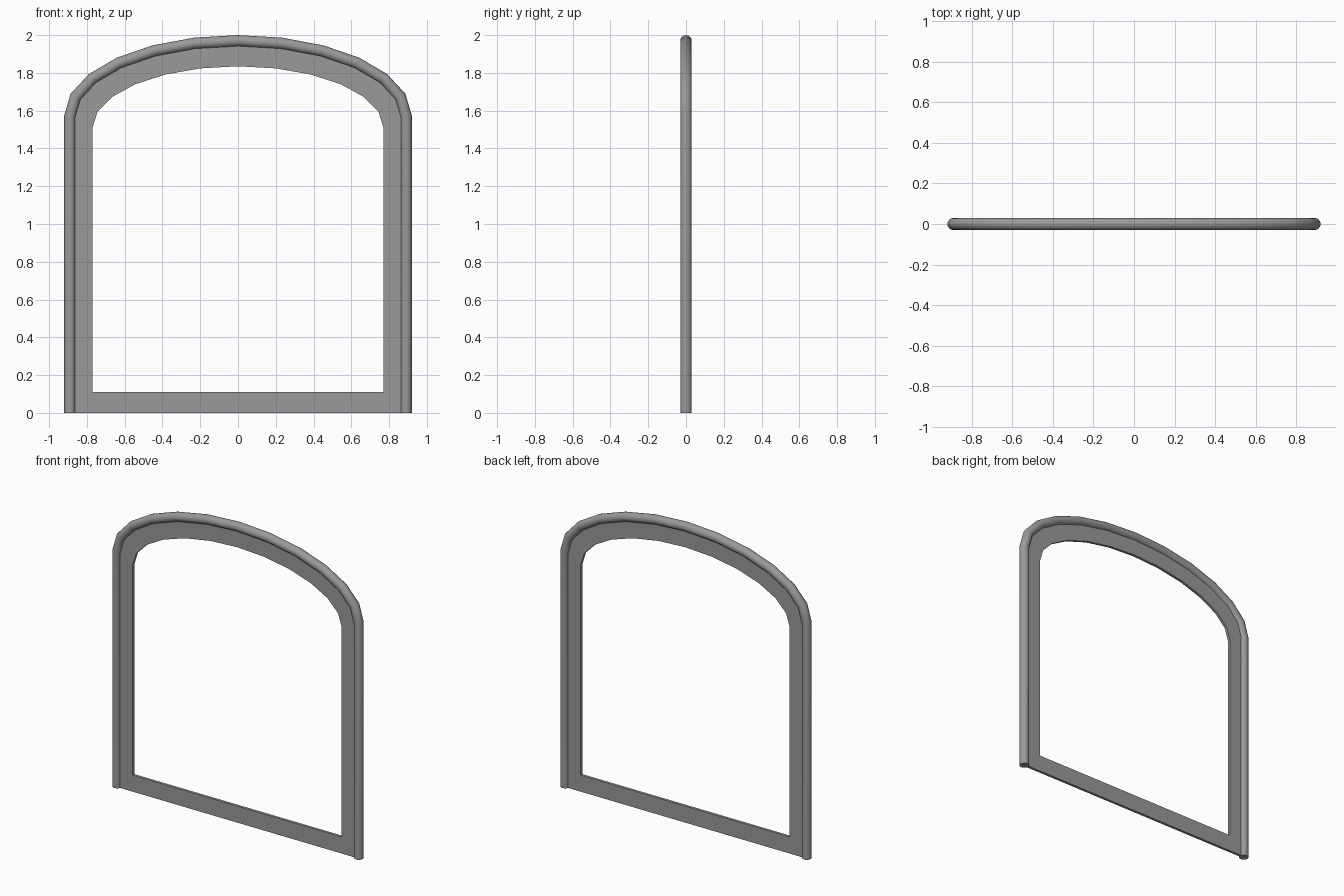
import bpy
import bmesh
from math import cos, sin, pi
from mathutils import Vector

if "Cube" in bpy.data.objects:
    bpy.data.objects.remove(bpy.data.objects["Cube"], do_unlink=True)

GREY = (0.32, 0.32, 0.32, 1.0)
ARCH_STEPS = 12
TUBE_SIDES = 16
TUBE_RADIUS = 0.03
PANEL_THICKNESS = 0.018

metal = bpy.data.materials.new("grey metal")
metal.use_nodes = True
metal.diffuse_color = GREY
metal.node_tree.nodes["Principled BSDF"].inputs["Base Color"].default_value = GREY


def arch_path(half_width, base, spring, rise):
    """Right foot, elliptical arch, left foot."""
    arc = [(half_width * cos(pi * i / ARCH_STEPS), spring + rise * sin(pi * i / ARCH_STEPS))
           for i in range(ARCH_STEPS + 1)]
    points = [(half_width, base)] + arc + [(-half_width, base)]
    return [Vector((x, 0, z)) for x, z in points]


def make_object(name, bm):
    bmesh.ops.recalc_face_normals(bm, faces=bm.faces)
    mesh = bpy.data.meshes.new(name)
    bm.to_mesh(mesh)
    bm.free()
    mesh.materials.append(metal)
    obj = bpy.data.objects.new(name, mesh)
    bpy.context.collection.objects.link(obj)
    return obj


# Round tube swept along the arch with mitred joints
centre = arch_path(0.89, 0, 1.57, 0.40)
bm = bmesh.new()
rings = []
for i, point in enumerate(centre):
    before = (point - centre[i - 1]).normalized() if i else Vector((0, 0, 1))
    after = (centre[i + 1] - point).normalized() if i + 1 < len(centre) else before
    tangent = (before + after).normalized()
    outward = Vector((tangent.z, 0, -tangent.x)) / tangent.dot(before)
    rings.append([bm.verts.new(point + TUBE_RADIUS * (
        outward * cos(2 * pi * k / TUBE_SIDES) + Vector((0, sin(2 * pi * k / TUBE_SIDES), 0))))
        for k in range(TUBE_SIDES)])
for a, b in zip(rings, rings[1:]):
    for k in range(TUBE_SIDES):
        n = (k + 1) % TUBE_SIDES
        bm.faces.new((a[k], a[n], b[n], b[k]))
bm.faces.new(rings[0])
bm.faces.new(rings[-1])
tube = make_object("arched_tube", bm)
bpy.ops.object.select_all(action="DESELECT")
bpy.context.view_layer.objects.active = tube
tube.select_set(True)
bpy.ops.object.shade_smooth_by_angle(angle=pi / 5)

# Flat plate inside the tube, with an arched opening
inner = arch_path(0.77, 0.11, 1.51, 0.325)
half = Vector((0, PANEL_THICKNESS / 2, 0))
bm = bmesh.new()
loops = [[bm.verts.new(p + offset) for p in path]
         for path, offset in ((centre, -half), (inner, -half), (inner, half), (centre, half))]
count = len(centre)
for a, b in zip(loops, loops[1:] + loops[:1]):
    for k in range(count):
        n = (k + 1) % count
        bm.faces.new((a[k], a[n], b[n], b[k]))
make_object("flat_frame", bm)
